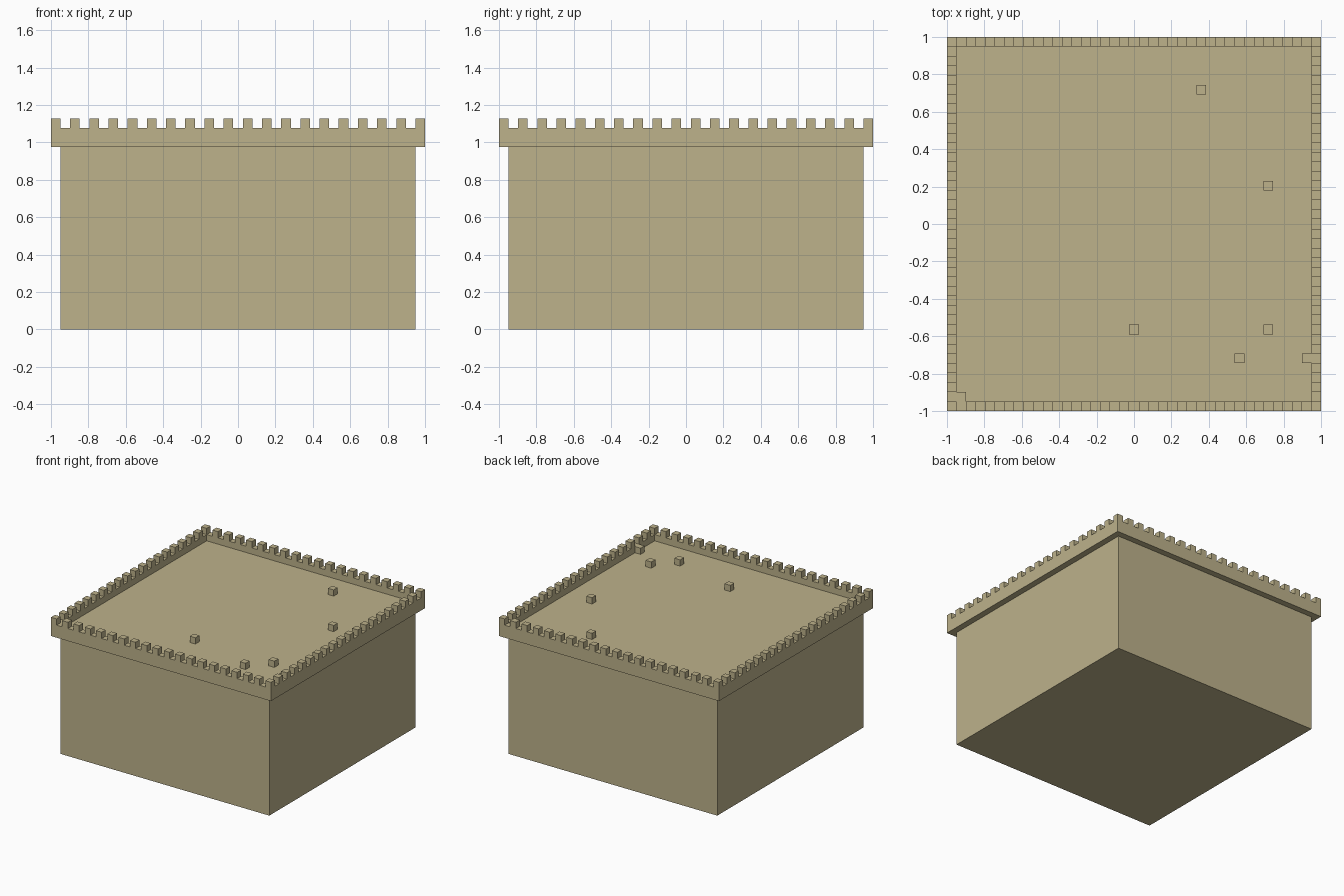
import bpy
import bmesh
from mathutils import Matrix, Vector

cube = bpy.data.objects.get("Cube")
if cube:
    bpy.data.objects.remove(cube)

U = 2 / 39          # one block; the parapet is 39 blocks across
EDGE = 19           # centre of the outermost row of blocks
FLOOR, LEDGE = 20, 21

stone = bpy.data.materials.new("sandstone")
stone.use_nodes = True
COLOUR = (0.509, 0.445, 0.258, 1)
stone.diffuse_color = COLOUR
stone.node_tree.nodes["Principled BSDF"].inputs["Base Color"].default_value = COLOUR


def finish(bm, name):
    """Turn a block-unit bmesh into a scaled, coloured object."""
    bmesh.ops.recalc_face_normals(bm, faces=bm.faces)
    bmesh.ops.scale(bm, vec=(U, U, U), verts=bm.verts)
    mesh = bpy.data.meshes.new(name)
    bm.to_mesh(mesh)
    bm.free()
    mesh.materials.append(stone)
    obj = bpy.data.objects.new(name, mesh)
    bpy.context.collection.objects.link(obj)
    return obj


def add_box(bm, x, y, base, size=(1, 1, 1)):
    """Add a box standing on the given height."""
    place = Matrix.Translation((x, y, base + size[2] / 2))
    bmesh.ops.create_cube(bm, size=1, matrix=place @ Matrix.Diagonal(Vector((*size, 1))))


# Main walls with the flat roof
bm = bmesh.new()
add_box(bm, 0, 0, 0, (37, 37, FLOOR))
finish(bm, "keep_walls")

# Overhanging parapet: a square ring swept from its cross-section
bm = bmesh.new()
section = [(18.5, 19), (19.5, 19), (19.5, LEDGE), (18.5, LEDGE)]
rings = [[bm.verts.new((sx * r, sy * r, z)) for sx, sy in ((-1, -1), (1, -1), (1, 1), (-1, 1))]
         for r, z in section]
for k, ring in enumerate(rings):
    following = rings[(k + 1) % len(rings)]
    for i in range(4):
        j = (i + 1) % 4
        bm.faces.new((ring[i], ring[j], following[j], following[i]))
finish(bm, "parapet")

# Battlements on every second block around the edge
bm = bmesh.new()
for i in range(-EDGE, EDGE + 1, 2):
    for side in (-EDGE, EDGE):
        add_box(bm, i, side, LEDGE)
        if abs(i) != EDGE:
            add_box(bm, side, i, LEDGE)
finish(bm, "battlements")

# Loose blocks scattered on the roof
for x, y in [(7, 14), (14, 4), (0, -11), (14, -11), (11, -14), (18, -14), (-18, -18)]:
    bm = bmesh.new()
    add_box(bm, x, y, FLOOR)
    finish(bm, "roof_block")
